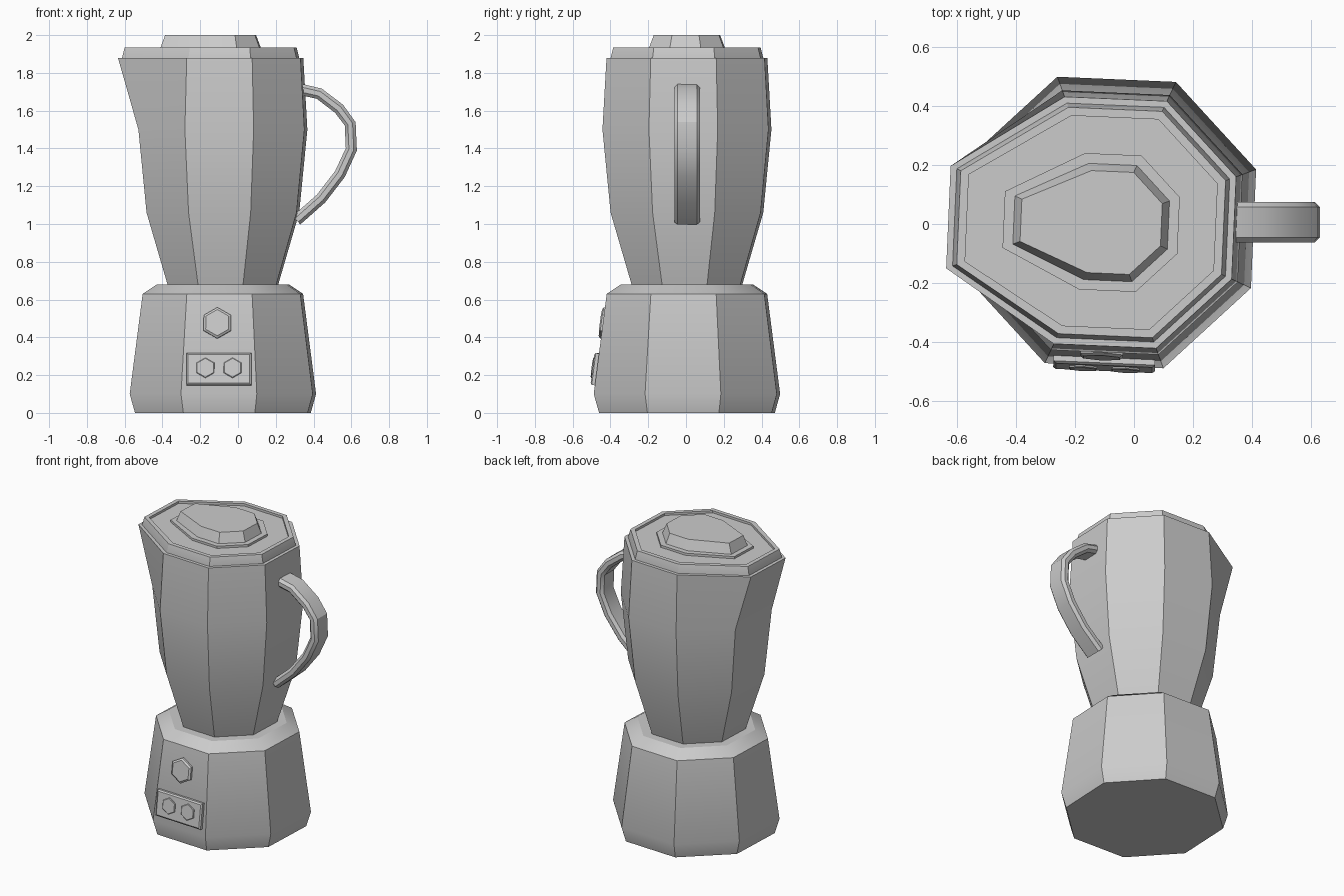
import bpy, bmesh, math
from mathutils import Matrix, Vector

cube = bpy.data.objects.get("Cube")
if cube:
    bpy.data.objects.remove(cube)

GREY = bpy.data.materials.new("plain grey")
GREY.use_nodes = True
GREY.diffuse_color = (0.6, 0.6, 0.6, 1)
GREY.node_tree.nodes["Principled BSDF"].inputs["Base Color"].default_value = (0.6, 0.6, 0.6, 1)

CENTRE = Vector((-0.08, 0.005, 0))
TURN = math.radians(20)      # angle of the first octagon corner
SPOUT = -0.13                # how far the pouring side is pulled out


def loft(name, rings, matrix=None):
    """Skin a list of rings with equal point counts and cap both ends."""
    bm = bmesh.new()
    loops = [[bm.verts.new(p) for p in ring] for ring in rings]
    n = len(loops[0])
    for a, b in zip(loops, loops[1:]):
        for i in range(n):
            j = (i + 1) % n
            bm.faces.new((a[i], a[j], b[j], b[i]))
    bm.faces.new(loops[0][::-1])
    bm.faces.new(loops[-1])
    bmesh.ops.recalc_face_normals(bm, faces=bm.faces)
    mesh = bpy.data.meshes.new(name)
    bm.to_mesh(mesh)
    bm.free()
    mesh.materials.append(GREY)
    obj = bpy.data.objects.new(name, mesh)
    bpy.context.collection.objects.link(obj)
    if matrix:
        obj.matrix_world = matrix
    bpy.ops.object.select_all(action="DESELECT")
    obj.select_set(True)
    bpy.context.view_layer.objects.active = obj
    bpy.ops.object.shade_smooth_by_angle(angle=math.radians(30))
    return obj


def octagon(z, r, pull=0.0):
    """Octagon whose two left-hand corners are pulled out for the spout."""
    ring = []
    for i in range(8):
        a = TURN + i * math.pi / 4
        x = r * math.cos(a) + (pull if i in (3, 4) else 0)
        ring.append(CENTRE + Vector((x, r * math.sin(a), z)))
    return ring


# Motor base and jug
loft("motor_base", [octagon(z, r) for z, r in
     ((0, 0.495), (0.1, 0.525), (0.63, 0.452), (0.68, 0.372))])
loft("jug", [octagon(z, r, p) for z, r, p in
     ((0.66, 0.305, 0), (0.68, 0.312, 0), (1.06, 0.43, 0),
      (1.5, 0.476, 0), (1.88, 0.453, SPOUT))])

# Lid with a shallow channel, a plinth and a tapered grip
loft("lid", [octagon(z, r, SPOUT) for z, r in
     ((1.87, 0.43), (1.88, 0.43), (1.935, 0.415), (1.935, 0.385), (1.92, 0.385),
      (1.92, 0.25), (1.935, 0.25), (1.935, 0.213), (2.0, 0.187))])

# Handle: chamfered bar swept along a path in the xz plane
path = [Vector((x, 0.006, z)) for x, z in
        ((0.32, 1.715), (0.43, 1.69), (0.535, 1.61), (0.594, 1.53),
         (0.6, 1.395), (0.54, 1.265), (0.44, 1.135), (0.31, 1.02))]
W, T, C = 0.068, 0.03, 0.017
section = [(W, T - C), (W - C, T), (C - W, T), (-W, T - C),
           (-W, C - T), (C - W, -T), (W - C, -T), (W, C - T)]
rings = []
for i, p in enumerate(path):
    along = (path[min(i + 1, len(path) - 1)] - path[max(i - 1, 0)]).normalized()
    out = Vector((-along.z, 0, along.x))
    rings.append([p + Vector((0, s, 0)) + out * t for s, t in section])
loft("handle", rings)

# Controls on the sloping front face
FACING = TURN + math.radians(247.5)
normal_flat = Vector((math.cos(FACING), math.sin(FACING), 0))
side = Vector((-math.sin(FACING), math.cos(FACING), 0))
slope = math.atan2(0.0674, 0.53)
normal = normal_flat * math.cos(slope) + Vector((0, 0, math.sin(slope)))
up = normal.cross(side)


def front_frame(across, z):
    """Frame on the front face: x across, y up the slope, z outward."""
    r = 0.525 + (0.452 - 0.525) * (z - 0.1) / 0.53
    pos = CENTRE + normal_flat * r * math.cos(math.pi / 8) + side * across + Vector((0, 0, z))
    m = Matrix((side, up, normal)).transposed().to_4x4()
    m.translation = pos
    return m


def hexagon(r, h):
    return [(r * math.sin(i * math.pi / 3), r * math.cos(i * math.pi / 3), h) for i in range(6)]


def rectangle(w, d, h):
    return [(-w, -d, h), (w, -d, h), (w, d, h), (-w, d, h)]


loft("power_button", [hexagon(0.083, -0.02), hexagon(0.083, 0.014), hexagon(0.07, 0.022)],
     front_frame(-0.01, 0.475))
loft("control_plate", [rectangle(0.172, 0.085, -0.02), rectangle(0.172, 0.085, 0.018),
                       rectangle(0.163, 0.076, 0.025)], front_frame(0, 0.23))
for label, across in (("left", 0.073), ("right", -0.071)):
    loft(label + "_control_knob", [hexagon(0.054, 0.01), hexagon(0.054, 0.03), hexagon(0.05, 0.033)],
         front_frame(across, 0.235))
